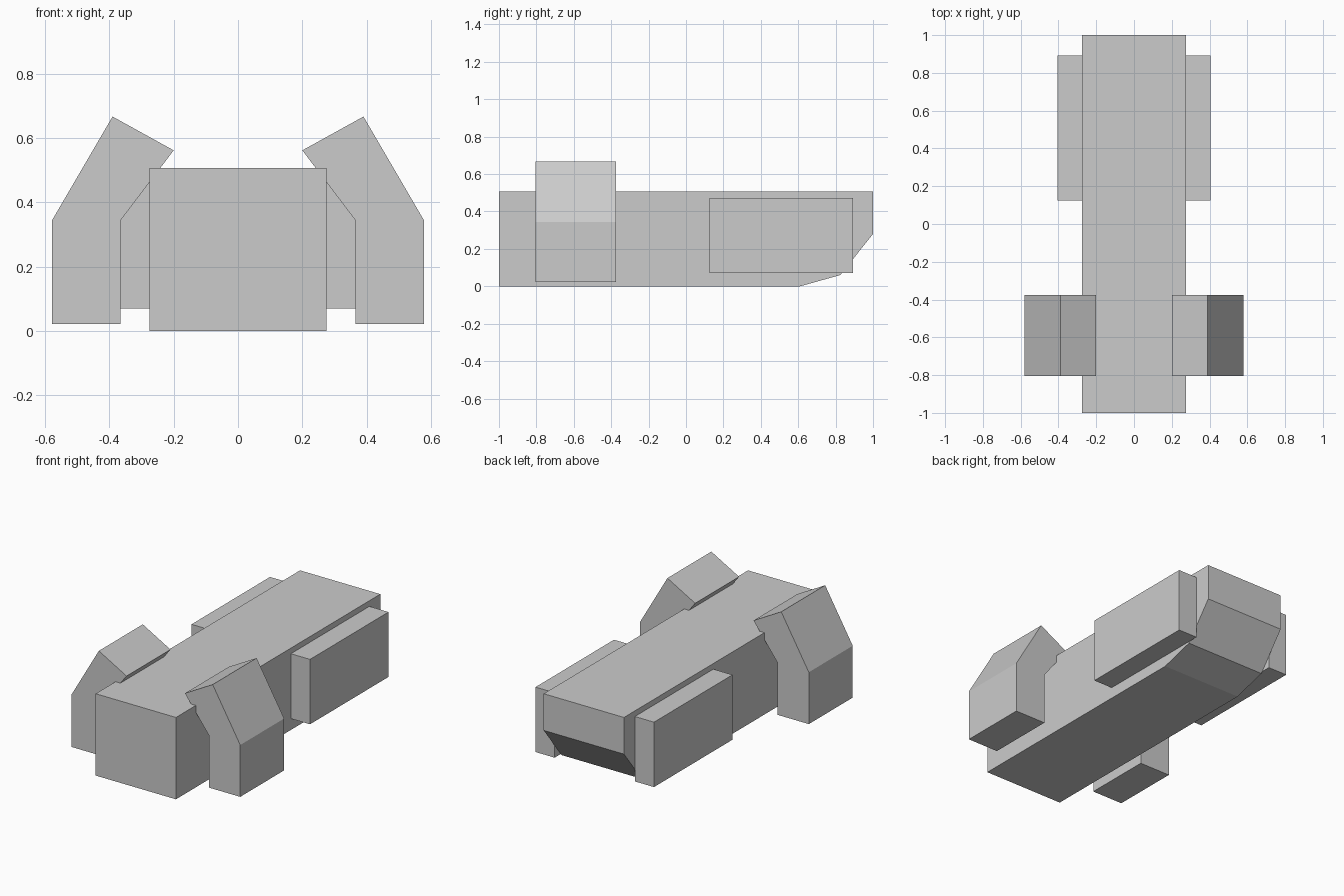
import bpy
import bmesh
from mathutils import Vector

if "Cube" in bpy.data.objects:
    bpy.data.objects.remove(bpy.data.objects["Cube"])


def prism(name, profile, offset):
    """Extrude a planar polygon along offset into a closed solid."""
    bm = bmesh.new()
    base = bm.faces.new([bm.verts.new(p) for p in profile])
    ext = bmesh.ops.extrude_face_region(bm, geom=[base], use_keep_orig=True)
    moved = [g for g in ext["geom"] if isinstance(g, bmesh.types.BMVert)]
    bmesh.ops.translate(bm, verts=moved, vec=Vector(offset))
    bmesh.ops.recalc_face_normals(bm, faces=bm.faces)
    mesh = bpy.data.meshes.new(name)
    bm.to_mesh(mesh)
    bm.free()
    obj = bpy.data.objects.new(name, mesh)
    bpy.context.collection.objects.link(obj)
    return obj


# Main body: side profile with a chamfered underside at the rear
W = 0.275
side = [(-1, 0), (0.61, 0), (0.825, 0.06), (1, 0.28), (1, 0.507), (-1, 0.507)]
prism("body", [(-W, y, z) for y, z in side], (2 * W, 0, 0))

# Bent arms near the front and box pods near the rear, on both sides
arm = [(0.366, 0.022), (0.579, 0.022), (0.579, 0.343),
       (0.39, 0.667), (0.2, 0.562), (0.366, 0.343)]
pod = [(W, 0.07), (0.406, 0.07), (0.406, 0.472), (W, 0.472)]
for label, s in (("left", -1), ("right", 1)):
    prism(label + "_bent_arm", [(s * x, -0.805, z) for x, z in arm], (0, 0.43, 0))
    prism(label + "_side_pod", [(s * x, 0.125, z) for x, z in pod], (0, 0.768, 0))
